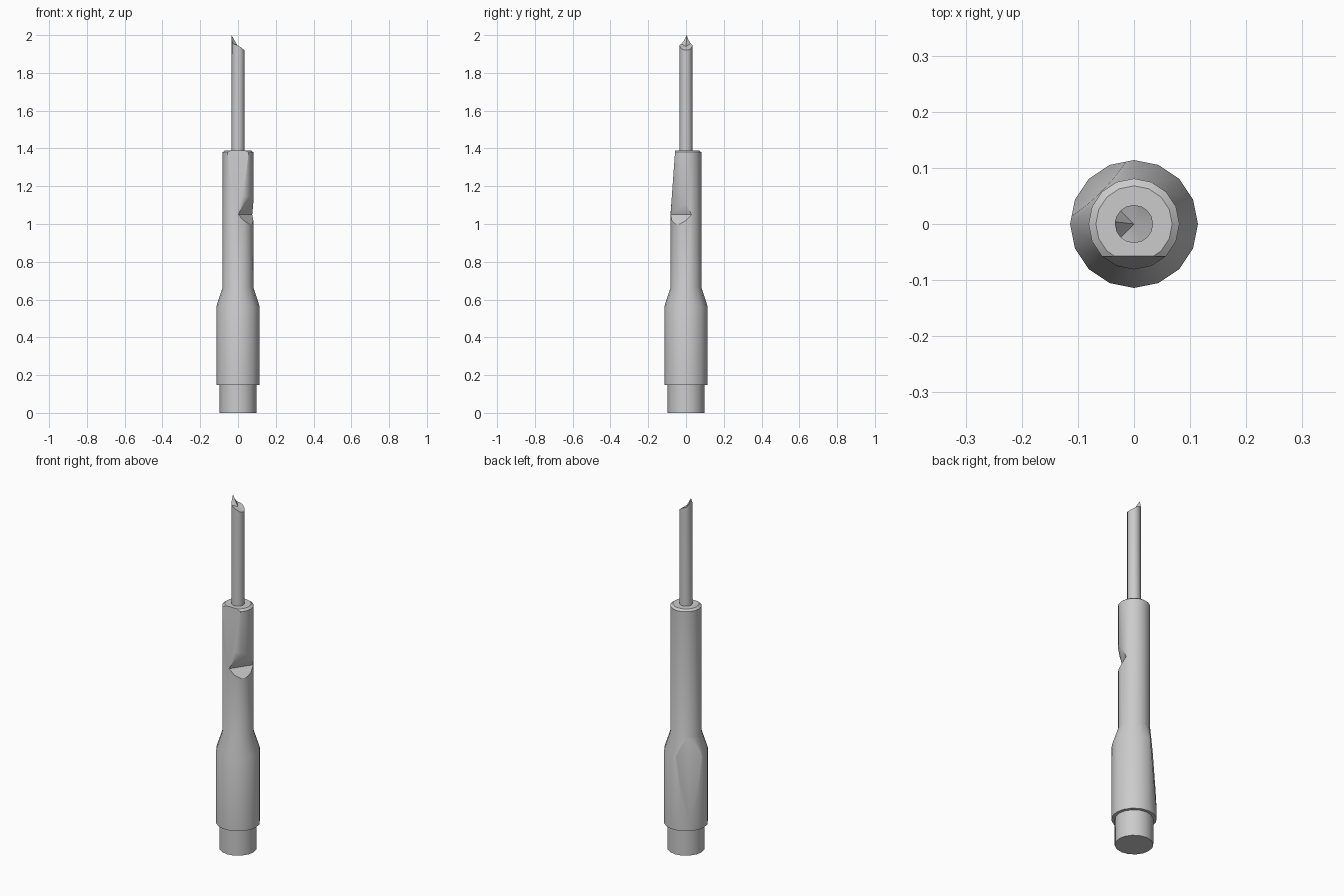
import bpy, bmesh
from math import cos, sin, pi, radians

if "Cube" in bpy.data.objects:
    bpy.data.objects.remove(bpy.data.objects["Cube"])

SIDES = 16


def make_object(name, bm):
    bmesh.ops.recalc_face_normals(bm, faces=bm.faces)
    mesh = bpy.data.meshes.new(name)
    bm.to_mesh(mesh)
    bm.free()
    obj = bpy.data.objects.new(name, mesh)
    bpy.context.collection.objects.link(obj)
    return obj


def ring(bm, r, height):
    """Ring of verts; height is a list with one z per side."""
    return [bm.verts.new((r * cos(2 * pi * i / SIDES), r * sin(2 * pi * i / SIDES), height[i]))
            for i in range(SIDES)]


def bridge(bm, a, b):
    for i in range(SIDES):
        j = (i + 1) % SIDES
        bm.faces.new((a[i], a[j], b[j], b[i]))


def smooth(obj, angle):
    bpy.ops.object.select_all(action='DESELECT')
    obj.select_set(True)
    bpy.context.view_layer.objects.active = obj
    bpy.ops.object.shade_smooth_by_angle(angle=radians(angle))


def chip(target, name, azimuth, outline):
    """Cut a prism from target; outline is (distance from axis, z) seen along azimuth."""
    a = radians(azimuth)
    bm = bmesh.new()
    ends = [[bm.verts.new((d * cos(a) - t * sin(a), d * sin(a) + t * cos(a), z))
             for d, z in outline] for t in (-0.25, 0.25)]
    for end in ends:
        bm.faces.new(end)
    n = len(outline)
    for i in range(n):
        j = (i + 1) % n
        bm.faces.new((ends[0][i], ends[0][j], ends[1][j], ends[1][i]))
    cutter = make_object(name, bm)
    cutter.hide_render = True
    mod = target.modifiers.new(name, 'BOOLEAN')
    mod.operation, mod.solver, mod.object = 'DIFFERENCE', 'EXACT', cutter
    bpy.context.view_layer.objects.active = target
    bpy.ops.object.modifier_apply(modifier=name)
    bpy.data.objects.remove(cutter)


# Handle: turned profile with foot, grip, shoulder and neck
profile = [(0.097, 0), (0.097, 0.147), (0.114, 0.147), (0.114, 0.565),
           (0.081, 0.667), (0.081, 1.38), (0.068, 1.39)]
bm = bmesh.new()
rings = [ring(bm, r, [z] * SIDES) for r, z in profile]
for lower, upper in zip(rings, rings[1:]):
    bridge(bm, lower, upper)
bm.faces.new(rings[0])
bm.faces.new(rings[-1])
handle = make_object("handle", bm)

# Wear: shaved front of the neck, notch at front right, shaved grip at back left
chip(handle, "front_shave", -90, [(0.082, 1.05), (0.056, 1.41), (0.2, 1.41), (0.2, 1.05)])
chip(handle, "notch", -34, [(0.046, 1.05), (0.09, 1.175), (0.2, 1.175), (0.2, 0.985), (0.09, 0.985)])
chip(handle, "grip_shave", 135, [(0.115, 0.18), (0.082, 0.66), (0.2, 0.66), (0.2, 0.18)])
smooth(handle, 30)

# Rod: snapped top, slanting up to a spike at the left
half = [1.92, 1.922, 1.928, 1.937, 1.945, 1.95, 1.956, 1.975, 2.0]
top = half + [1.968, 1.953, 1.95, 1.945, 1.937, 1.928, 1.922]
bm = bmesh.new()
low = ring(bm, 0.034, [1.37] * SIDES)
high = ring(bm, 0.034, top)
high[SIDES // 2].co.y = 0.004
bridge(bm, low, high)
bm.faces.new(low)
centre = bm.verts.new((0, 0, 1.94))
for i in range(SIDES):
    bm.faces.new((high[i], high[(i + 1) % SIDES], centre))
rod = make_object("broken_rod", bm)
smooth(rod, 30)
